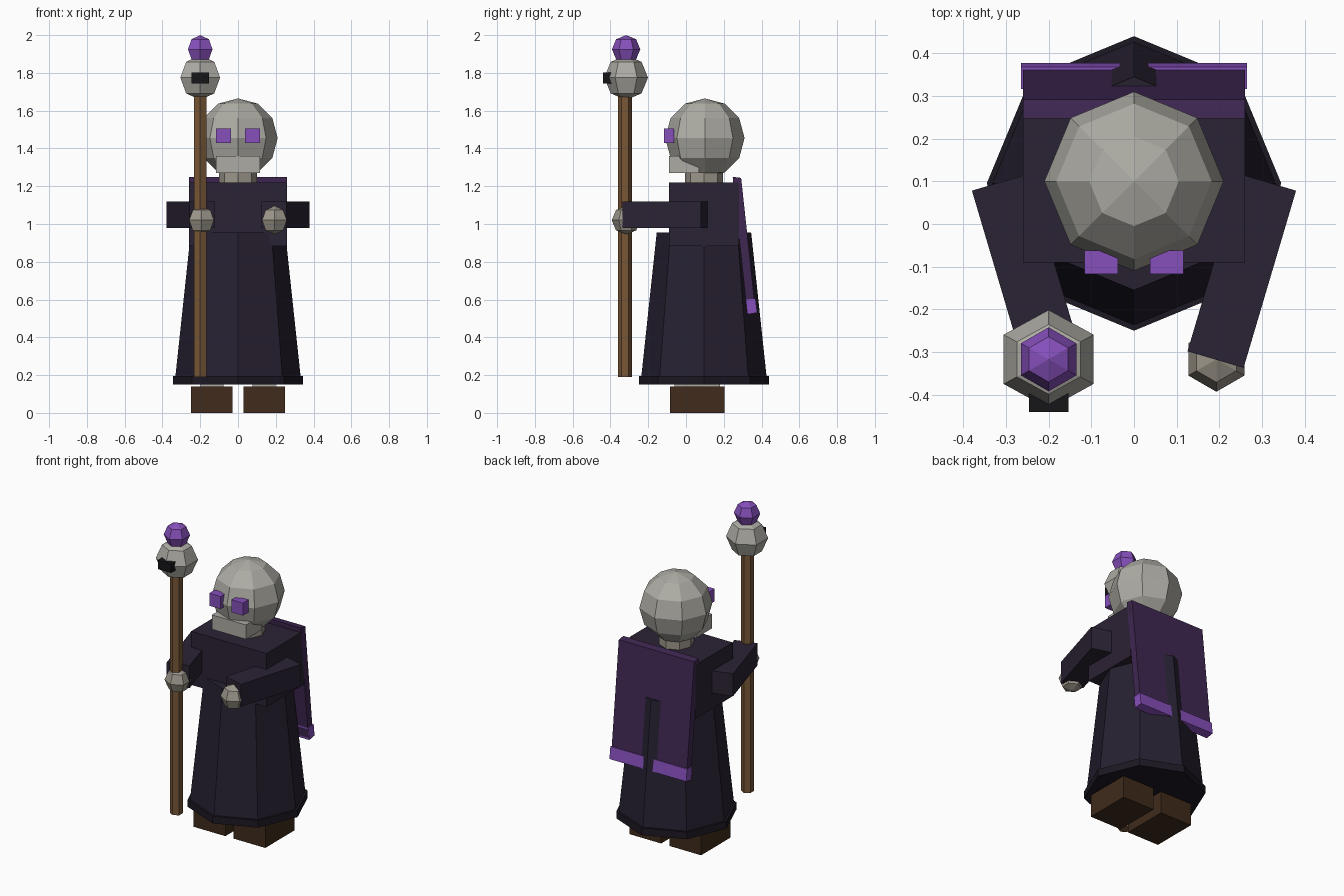
import bpy, bmesh
from math import sin, cos, pi, radians
from mathutils import Matrix

if "Cube" in bpy.data.objects:
    bpy.data.objects.remove(bpy.data.objects["Cube"])

CY = 0.095      # body centre in y
SY = -0.317     # staff and hands in y
SX = -0.20      # staff in x


def mat(name, r, g, b):
    m = bpy.data.materials.new(name)
    m.diffuse_color = (r, g, b, 1)
    m.use_nodes = True
    m.node_tree.nodes["Principled BSDF"].inputs["Base Color"].default_value = m.diffuse_color
    return m


ROBE = mat("robe_cloth", 0.020, 0.015, 0.030)
SLEEVE = mat("torso_cloth", 0.024, 0.016, 0.034)
HEM = mat("hem_cloth", 0.012, 0.009, 0.017)
CAPE = mat("cape_cloth", 0.050, 0.020, 0.085)
VIOLET = mat("violet", 0.24, 0.08, 0.50)
BONE = mat("bone", 0.42, 0.41, 0.37)
HAND = mat("hand_bone", 0.34, 0.31, 0.26)
WOOD = mat("wood", 0.19, 0.095, 0.038)
BOOT = mat("boot_leather", 0.05, 0.024, 0.011)
BLACK = mat("black", 0.008, 0.008, 0.010)


def finish(name, bm, m):
    bmesh.ops.recalc_face_normals(bm, faces=bm.faces)
    me = bpy.data.meshes.new(name)
    bm.to_mesh(me)
    bm.free()
    me.materials.append(m)
    ob = bpy.data.objects.new(name, me)
    bpy.context.collection.objects.link(ob)
    return ob


def box(name, centre, size, m, turn=0):
    bm = bmesh.new()
    bmesh.ops.create_cube(bm, size=1, matrix=Matrix.Translation(centre)
                          @ Matrix.Rotation(radians(turn), 4, 'Z')
                          @ Matrix.Diagonal((*size, 1)))
    return finish(name, bm, m)


def lathe(name, centre, profile, sides, m, sx=1, sy=1):
    """Faceted solid from (radius, z) points, corners on the y axis, closed ends."""
    bm = bmesh.new()
    rings = []
    for r, z in profile:
        n = 1 if r < 1e-5 else sides
        rings.append([bm.verts.new((centre[0] + sx * r * sin(2 * pi * i / sides),
                                    centre[1] + sy * r * cos(2 * pi * i / sides),
                                    centre[2] + z)) for i in range(n)])
    for a, b in zip(rings, rings[1:]):
        for i in range(sides):
            j = (i + 1) % sides
            q = [a[i % len(a)], a[j % len(a)], b[j % len(b)], b[i % len(b)]]
            bm.faces.new(list(dict.fromkeys(q)))
    for end in (rings[0], rings[-1]):
        if len(end) > 1:
            bm.faces.new(end)
    return finish(name, bm, m)


def ball(name, centre, r, sides, rings, m, sx=1, sy=1):
    prof = [(r * sin(pi * k / rings), -r * cos(pi * k / rings)) for k in range(rings + 1)]
    return lathe(name, centre, prof, sides, m, sx, sy)


def slab(name, half_width, yz, m):
    """Side profile extruded across x."""
    bm = bmesh.new()
    f = bm.faces.new([bm.verts.new((-half_width, y, z)) for y, z in yz])
    ext = bmesh.ops.extrude_face_region(bm, geom=[f])
    moved = [v for v in ext["geom"] if isinstance(v, bmesh.types.BMVert)]
    bmesh.ops.translate(bm, verts=moved, vec=(2 * half_width, 0, 0))
    return finish(name, bm, m)


# Robe: eight-sided skirt, hem and square torso
lathe("robe_skirt", (0, CY, 0), [(0.335, 0.16), (0.25, 0.955)], 8, ROBE)
lathe("robe_hem", (0, CY, 0), [(0.345, 0.15), (0.345, 0.195)], 8, HEM)
box("robe_torso", (0, CY, 1.052), (0.52, 0.37, 0.335), SLEEVE)

# Cape hanging off the back, with a bright lower trim
slab("cape", 0.26, [(0.247, 1.25), (0.292, 1.244), (0.368, 0.54), (0.323, 0.535)], CAPE)
slab("cape_trim", 0.265, [(0.316, 0.60), (0.368, 0.605), (0.377, 0.53), (0.325, 0.522)], VIOLET)

# Head
lathe("neck", (0, CY, 0), [(0.10, 1.18), (0.10, 1.30)], 8, HAND)
ball("skull", (0, 0.10, 1.455), 0.21, 8, 6, BONE)
box("jaw", (0, -0.01, 1.315), (0.235, 0.16, 0.09), BONE)

# Mirrored parts: eyes, arms, hands, boots
for side, s in (("left", -1), ("right", 1)):
    box(f"eye_{side}", (s * 0.077, -0.09, 1.467), (0.078, 0.055, 0.078), VIOLET)
    box(f"arm_{side}", (s * 0.2525, -0.11, 1.05), (0.137, 0.433, 0.14), SLEEVE, -16.5 * s)
    ball(f"hand_{side}", (s * 0.193, SY, 1.02), 0.076, 6, 4, HAND)
    box(f"boot_{side}", (s * 0.138, 0.06, 0.07), (0.22, 0.29, 0.14), BOOT)
    box(f"ankle_{side}", (s * 0.138, 0.06, 0.16), (0.12, 0.24, 0.06), BONE)

# Staff with small skull and orb
lathe("staff_shaft", (SX, SY - 0.005, 0), [(0.037, 0.19), (0.037, 1.70)], 6, WOOD)
ball("staff_skull", (SX, SY, 1.775), 0.118, 6, 4, BONE, sx=1.03, sy=0.98)
box("staff_skull_socket", (SX, -0.41, 1.773), (0.092, 0.06, 0.056), BLACK)
ball("staff_orb", (SX, SY, 1.925), 0.075, 6, 4, VIOLET)
